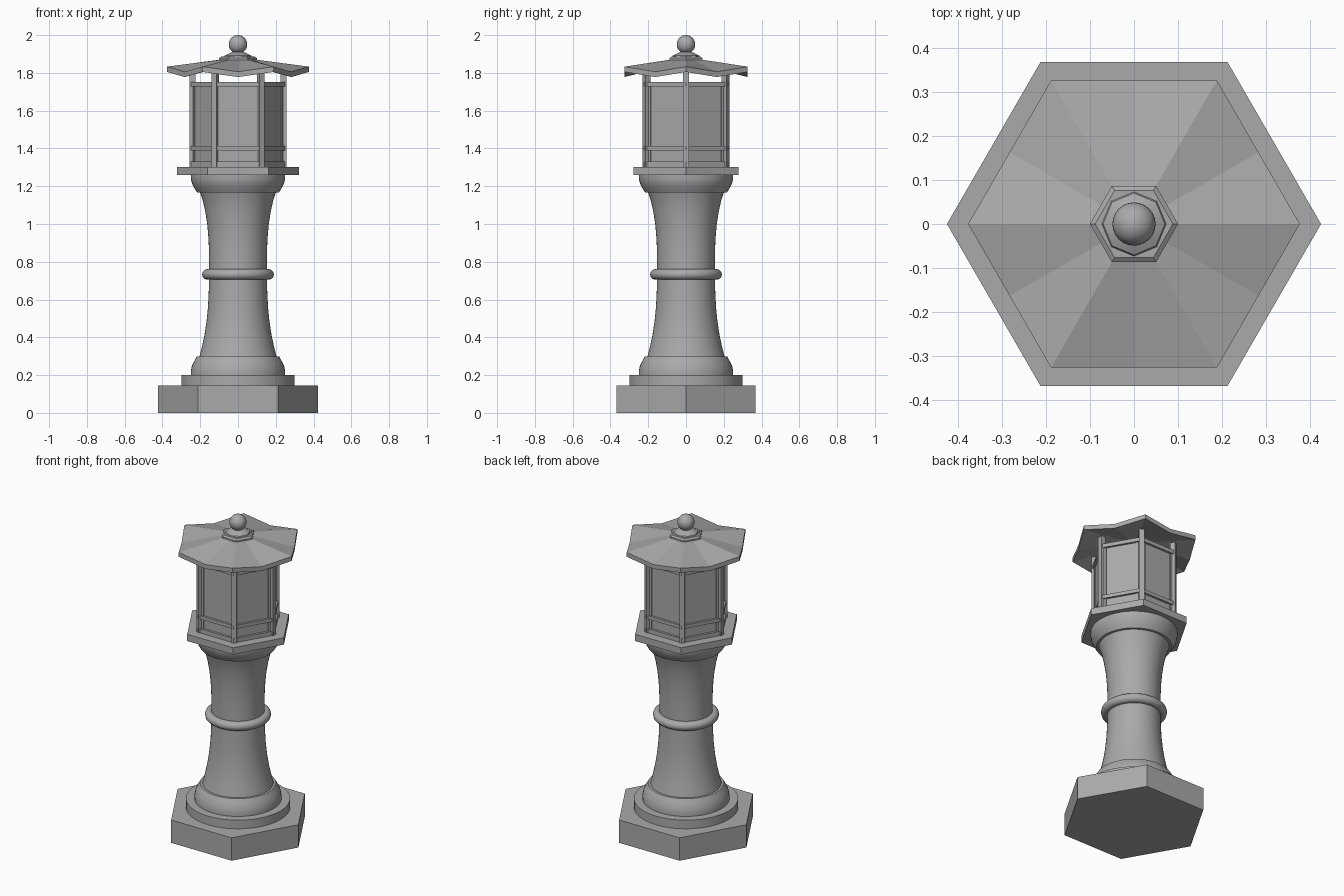
import bpy, bmesh
from math import pi, cos, sin, radians

if "Cube" in bpy.data.objects:
    bpy.data.objects.remove(bpy.data.objects["Cube"])

STONE = bpy.data.materials.new("dark_stone")
STONE.diffuse_color = (0.4, 0.4, 0.4, 1)
STONE.use_nodes = True
STONE.node_tree.nodes["Principled BSDF"].inputs["Base Color"].default_value = STONE.diffuse_color


def add_object(name, bm, smooth=False):
    bmesh.ops.recalc_face_normals(bm, faces=bm.faces)
    mesh = bpy.data.meshes.new(name)
    bm.to_mesh(mesh)
    bm.free()
    ob = bpy.data.objects.new(name, mesh)
    bpy.context.collection.objects.link(ob)
    if smooth:
        bpy.ops.object.select_all(action='DESELECT')
        bpy.context.view_layer.objects.active = ob
        ob.select_set(True)
        bpy.ops.object.shade_smooth_by_angle(angle=radians(35))
    return ob


def lathe(name, profile, sides, smooth=False):
    """Revolve (radius, z) points around z, closing both ends."""
    bm = bmesh.new()
    rings = [[bm.verts.new((r * cos(2 * pi * i / sides), r * sin(2 * pi * i / sides), z))
              for i in range(sides)] for r, z in profile]
    for a, b in zip(rings, rings[1:]):
        for i in range(sides):
            j = (i + 1) % sides
            bm.faces.new((a[i], a[j], b[j], b[i]))
    bm.faces.new(rings[0])
    bm.faces.new(rings[-1])
    return add_object(name, bm, smooth)


def radial_box(name, angle, dist, size, z0, z1, shift=0):
    """Box of (depth, width) at a distance from the axis, facing outward, shifted sideways."""
    bpy.ops.mesh.primitive_cube_add(
        size=1, location=(dist * cos(angle) - shift * sin(angle),
                          dist * sin(angle) + shift * cos(angle), (z0 + z1) / 2),
        rotation=(0, 0, angle))
    ob = bpy.context.object
    ob.name = name
    ob.scale = (size[0], size[1], z1 - z0)
    return ob


# Base and pedestal
lathe("hexagonal_base", [(0.424, 0), (0.424, 0.145)], 6)
lathe("base_disc", [(0.30, 0.145), (0.30, 0.2)], 48, True)
lathe("base_moulding", [(0.25, 0.2), (0.25, 0.22), (0.244, 0.25), (0.231, 0.275),
                        (0.218, 0.298)], 48, True)
lathe("column", [(0.205, 0.295), (0.191, 0.35), (0.178, 0.41), (0.167, 0.48), (0.159, 0.56),
                 (0.155, 0.64), (0.153, 0.73), (0.153, 0.84), (0.156, 0.92), (0.163, 1.0),
                 (0.174, 1.07), (0.188, 1.13), (0.203, 1.172)], 48, True)
bpy.ops.mesh.primitive_torus_add(location=(0, 0, 0.733), major_radius=0.162, minor_radius=0.028,
                                 major_segments=48, minor_segments=12)
bpy.context.object.name = "column_ring"
bpy.ops.object.shade_smooth_by_angle(angle=radians(60))
lathe("capital", [(0.217, 1.168), (0.231, 1.19), (0.244, 1.215), (0.25, 1.24),
                  (0.25, 1.26)], 48, True)
lathe("lantern_plate", [(0.322, 1.26), (0.322, 1.303)], 6)

# Lantern housing: posts, rails and recessed panels
for i in range(6):
    corner = i * pi / 3
    side = corner + pi / 6
    radial_box(f"post_{i}", corner, 0.241, (0.03, 0.03), 1.30, 1.805)
    for part, z0, z1 in (("bottom_rail", 1.303, 1.33), ("middle_rail", 1.39, 1.412),
                         ("top_rail", 1.728, 1.752)):
        radial_box(f"{part}_{i}", side, 0.21, (0.024, 0.26), z0, z1)
    radial_box(f"panel_{i}", side, 0.2, (0.016, 0.235), 1.303, 1.75)
    for s in (-1, 1):
        radial_box(f"stile_{i}_{s}", side, 0.206, (0.016, 0.022), 1.33, 1.728, 0.104 * s)

# Roof: hexagonal shell whose eaves dip in the middle of each side
bm = bmesh.new()
n = 12
rings = []
for radius, corner_z, mid_z in ((0.376, 1.833, 1.806), (0.08, 1.872, 1.872)):
    ring = []
    for i in range(n):
        mid = i % 2
        r = radius * (cos(pi / 6) if mid else 1)
        ring.append((r * cos(i * pi / 6), r * sin(i * pi / 6), mid_z if mid else corner_z))
    rings.append(ring)
top = [[bm.verts.new(p) for p in ring] for ring in rings]
low = [[bm.verts.new((x, y, z - 0.028)) for x, y, z in ring] for ring in rings]
for a, b in ((top[0], top[1]), (low[1], low[0]), (low[0], top[0])):
    for i in range(n):
        j = (i + 1) % n
        bm.faces.new((a[i], a[j], b[j], b[i]))
bm.faces.new(top[1])
bm.faces.new(low[1][::-1])
add_object("roof", bm)

# Finial
lathe("roof_collar", [(0.1, 1.855), (0.1, 1.878), (0.088, 1.886)], 6)
lathe("finial_foot", [(0.074, 1.884), (0.07, 1.892), (0.05, 1.902), (0.03, 1.91)], 8, True)
bpy.ops.mesh.primitive_uv_sphere_add(segments=24, ring_count=16, radius=0.049,
                                     location=(0, 0, 1.951))
bpy.context.object.name = "finial_ball"
bpy.ops.object.shade_smooth_by_angle(angle=radians(35))

# One stone colour throughout
for ob in bpy.context.scene.objects:
    ob.data.materials.append(STONE)
